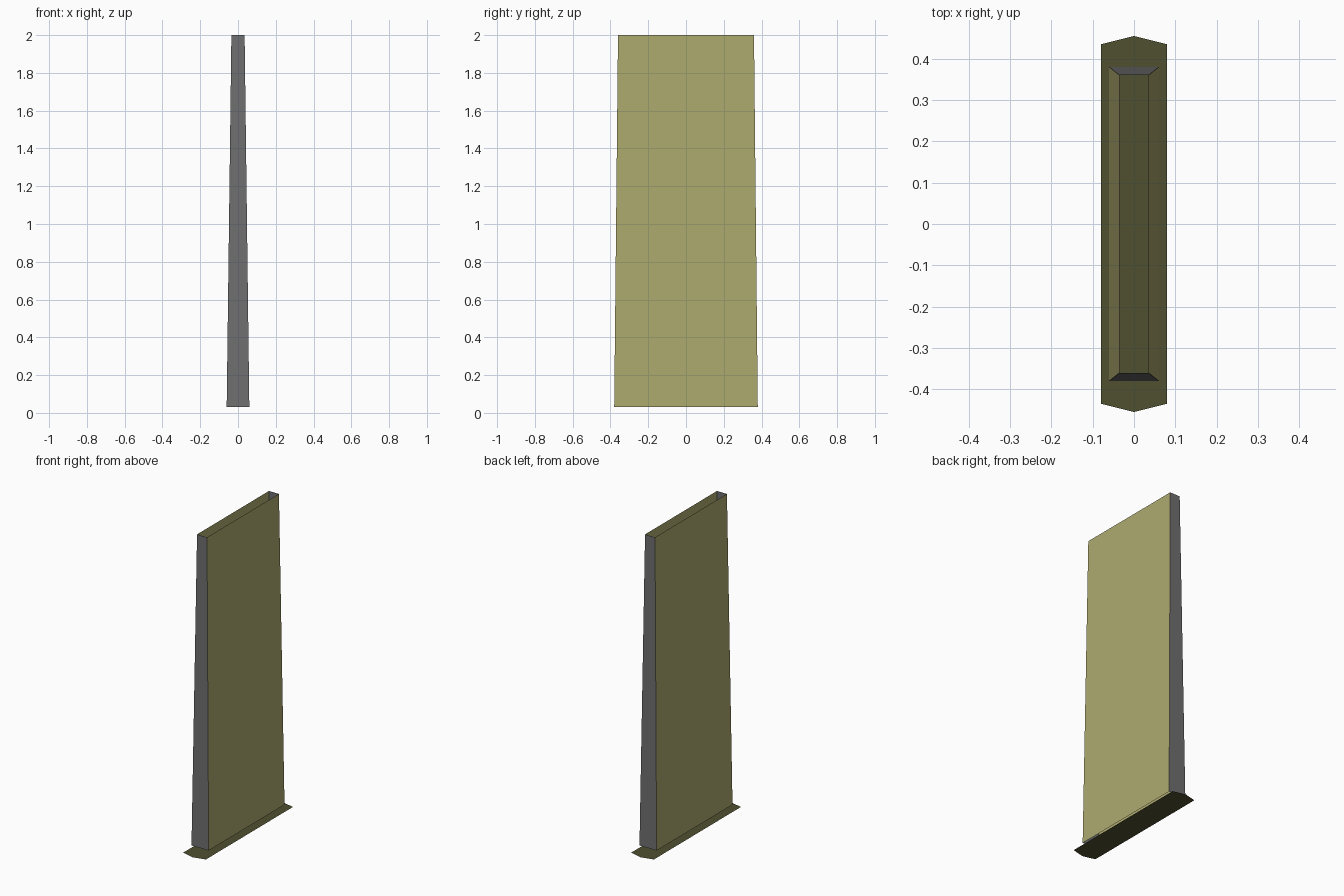
import bpy

if "Cube" in bpy.data.objects:
    bpy.data.objects.remove(bpy.data.objects["Cube"])


def material(name, color):
    mat = bpy.data.materials.new(name)
    mat.diffuse_color = (*color, 1)
    mat.use_nodes = True
    mat.node_tree.nodes["Principled BSDF"].inputs["Base Color"].default_value = mat.diffuse_color
    return mat


def add_mesh(name, verts, faces, materials, slots):
    mesh = bpy.data.meshes.new(name)
    mesh.from_pydata(verts, [], faces)
    for mat in materials:
        mesh.materials.append(mat)
    for poly, slot in zip(mesh.polygons, slots):
        poly.material_index = slot
    obj = bpy.data.objects.new(name, mesh)
    bpy.context.collection.objects.link(obj)
    return obj


def rectangle(half_x, half_y, z):
    return [(sx * half_x, sy * half_y, z)
            for sx, sy in ((-1, -1), (1, -1), (1, 1), (-1, 1))]


yellow = material("olive_yellow", (0.42, 0.4, 0.16))
grey = material("dark_grey", (0.16, 0.16, 0.16))
dark = material("dark_olive", (0.08, 0.08, 0.03))

# Tapered thin-walled column, open at the top: grey ends, yellow broad sides
walls = [(i, (i + 1) % 4, (i + 1) % 4 + 4, i + 4) for i in range(4)]
add_mesh("tapered_column",
         rectangle(0.06, 0.38, 0.03) + rectangle(0.035, 0.36, 2.0),
         walls, [grey, yellow], [0, 1, 0, 1])

# Paper-thin base plate with pointed ends, just below the column
hexagon = [(0, -0.455, 0), (0.08, -0.435, 0), (0.08, 0.435, 0),
           (0, 0.455, 0), (-0.08, 0.435, 0), (-0.08, -0.435, 0)]
add_mesh("base_plate", hexagon, [tuple(range(6))], [dark], [0])
